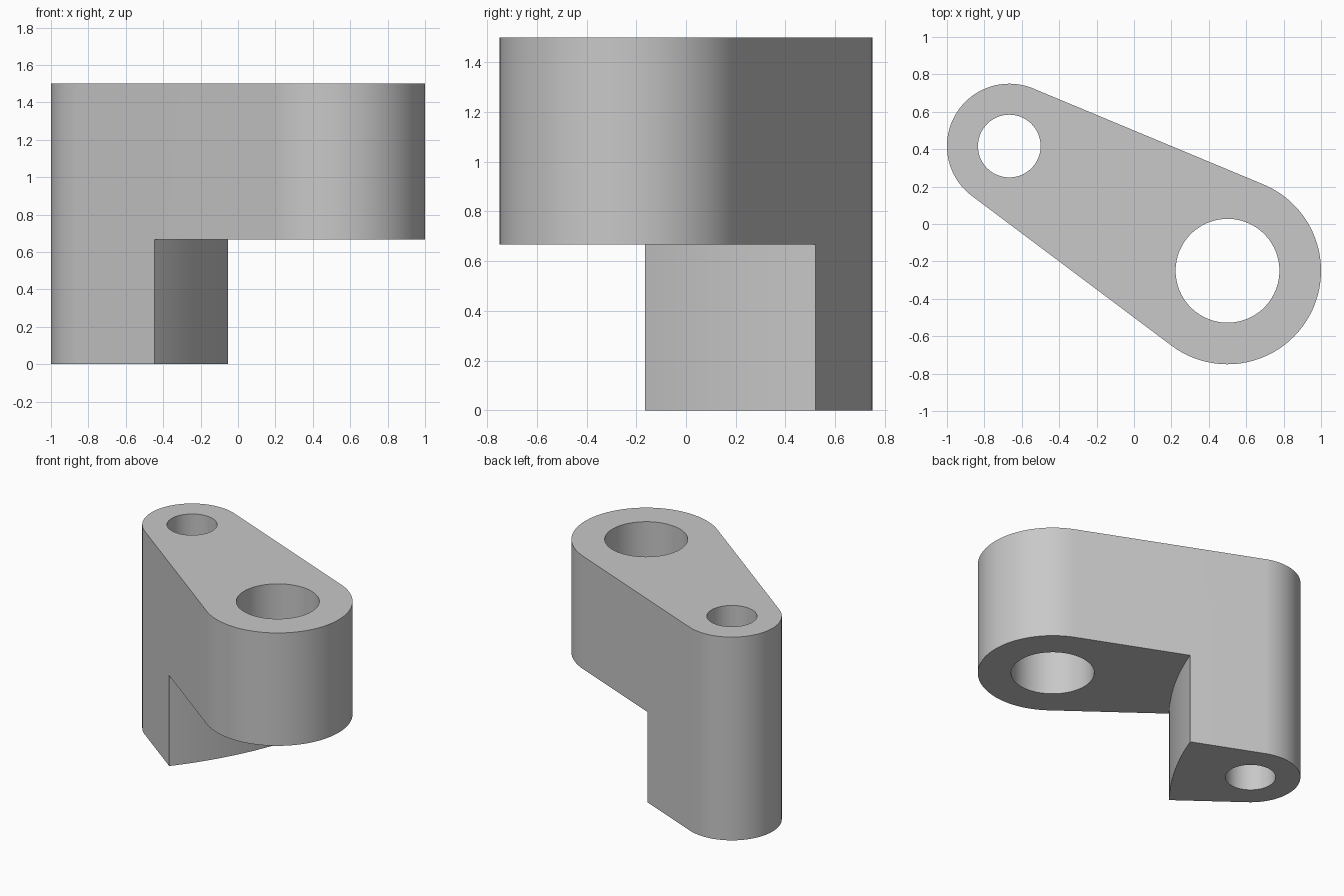
import bpy
import bmesh
from math import acos, cos, sin, pi
from mathutils import Vector

cube = bpy.data.objects.get("Cube")
if cube:
    bpy.data.objects.remove(cube, do_unlink=True)

# Key dimensions
SMALL, SMALL_R, SMALL_HOLE = Vector((-0.6667, 0.4167)), 0.3333, 0.1675
LARGE, LARGE_R, LARGE_HOLE = Vector((0.5, -0.25)), 0.5, 0.2775
HEIGHT, STEP = 1.5, 0.667
axis = (LARGE - SMALL).normalized()
side = Vector((-axis.y, axis.x))


def arc(center, radius, start, end, steps):
    """Points on an arc, with angles measured from the arm's axis."""
    angles = [start + (end - start) * i / steps for i in range(steps + 1)]
    return [center + radius * (axis * cos(a) + side * sin(a)) for a in angles]


def prism(name, outline, bottom, top):
    """Extrude a counter-clockwise outline upwards."""
    bm = bmesh.new()
    face = bm.faces.new([bm.verts.new((p.x, p.y, bottom)) for p in outline])
    ext = bmesh.ops.extrude_face_region(bm, geom=[face], use_keep_orig=True)
    verts = [v for v in ext["geom"] if isinstance(v, bmesh.types.BMVert)]
    bmesh.ops.translate(bm, verts=verts, vec=(0, 0, top - bottom))
    bmesh.ops.recalc_face_normals(bm, faces=bm.faces[:])
    mesh = bpy.data.meshes.new(name)
    bm.to_mesh(mesh)
    bm.free()
    obj = bpy.data.objects.new(name, mesh)
    bpy.context.collection.objects.link(obj)
    return obj


# Tapered arm: two round ends joined by tangent sides
t = acos((SMALL_R - LARGE_R) / (LARGE - SMALL).length)
outline = arc(LARGE, LARGE_R, -t, t, 64) + arc(SMALL, SMALL_R, t, 2 * pi - t, 64)
arm = prism("stepped_link_arm", outline, 0, HEIGHT)

# Cutters: two through holes, and the space under the large end
cutters = []
for name, center, radius in (("small_bore", SMALL, SMALL_HOLE),
                             ("large_bore", LARGE, LARGE_HOLE)):
    ring = arc(center, radius, 0, 2 * pi, 96)[:-1]
    cutters.append(prism(name, ring, -0.2, HEIGHT + 0.2))

post_r = 2.4
curved = arc(SMALL + axis * (0.514 - post_r), post_r, 0.42, -0.42, 64)
far = SMALL + axis * 2.3
cutters.append(prism("underside_cut", curved + [far - side, far + side], -0.2, STEP))

# Cut the arm, then remove the cutters
bpy.ops.object.select_all(action="DESELECT")
arm.select_set(True)
bpy.context.view_layer.objects.active = arm
for cutter in cutters:
    cutter.hide_render = True
    mod = arm.modifiers.new(cutter.name, "BOOLEAN")
    mod.operation = "DIFFERENCE"
    mod.solver = "EXACT"
    mod.object = cutter
    bpy.ops.object.modifier_apply(modifier=mod.name)
    bpy.data.objects.remove(cutter, do_unlink=True)

# Plain grey finish
grey = bpy.data.materials.new("light_grey")
grey.use_nodes = True
color = (0.58, 0.58, 0.58, 1)
grey.diffuse_color = color
grey.node_tree.nodes["Principled BSDF"].inputs["Base Color"].default_value = color
arm.data.materials.clear()
arm.data.materials.append(grey)
bpy.ops.object.shade_smooth_by_angle(angle=pi / 6)
